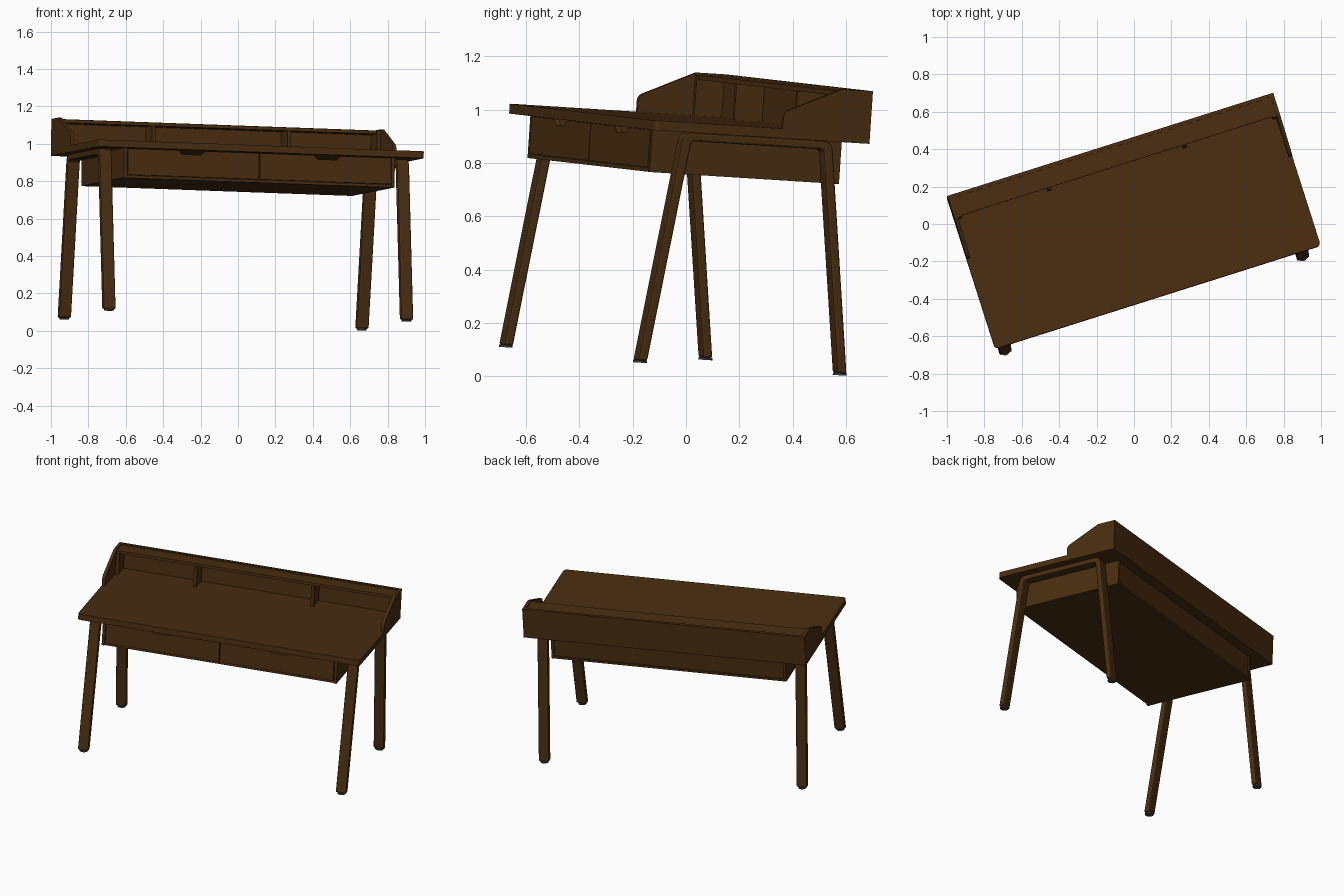
import bpy, bmesh, math
from mathutils import Vector, Matrix

if "Cube" in bpy.data.objects:
    bpy.data.objects.remove(bpy.data.objects["Cube"])

# The whole desk is turned and slightly tilted, so parts are built upright and placed with FRAME
X = Vector((0.9528, 0.3017, -0.0346)).normalized()
Y = Vector((-0.3014, 0.9517, -0.0603))
Y = (Y - X * Y.dot(X)).normalized()
Z = X.cross(Y)
FRAME = Matrix.Translation((-0.014, -0.05, 0.056)) @ Matrix((X, Y, Z)).transposed().to_4x4()


def material(name, rgb):
    m = bpy.data.materials.new(name)
    m.diffuse_color = (*rgb, 1)
    m.use_nodes = True
    m.node_tree.nodes["Principled BSDF"].inputs["Base Color"].default_value = m.diffuse_color
    return m


WOOD = material("dark brown wood", (0.068, 0.027, 0.0055))
RUBBER = material("grey foot pad", (0.05, 0.05, 0.055))


def fillet(pts, radii, steps=6):
    """Round the corners of a closed 2D outline."""
    out = []
    n = len(pts)
    for i in range(n):
        p = Vector(pts[i])
        r = radii[i]
        if r == 0:
            out.append(tuple(p))
            continue
        a = (Vector(pts[i - 1]) - p).normalized()
        b = (Vector(pts[(i + 1) % n]) - p).normalized()
        half = a.angle(b) / 2
        t = r / math.tan(half)
        c = p + (a + b).normalized() * (r / math.sin(half))
        s, e = p + a * t - c, p + b * t - c
        ang = s.angle(e)
        for k in range(steps + 1):
            f = k / steps
            v = (s * math.sin((1 - f) * ang) + e * math.sin(f * ang)) / math.sin(ang)
            out.append(tuple(c + v))
    return out


def prism(name, pts, axis, lo, hi, mat=WOOD, bevel=0.0):
    """Extrude a 2D outline along an axis from lo to hi."""
    place = {"x": lambda u, v, w: (w, u, v),
             "y": lambda u, v, w: (u, w, v),
             "z": lambda u, v, w: (u, v, w)}[axis]
    bm = bmesh.new()
    rings = [[bm.verts.new(place(u, v, w)) for u, v in pts] for w in (lo, hi)]
    n = len(pts)
    bm.faces.new(rings[0])
    bm.faces.new(rings[1])
    for i in range(n):
        j = (i + 1) % n
        bm.faces.new((rings[0][i], rings[0][j], rings[1][j], rings[1][i]))
    bmesh.ops.recalc_face_normals(bm, faces=bm.faces)
    me = bpy.data.meshes.new(name)
    bm.to_mesh(me)
    bm.free()
    me.materials.append(mat)
    ob = bpy.data.objects.new(name, me)
    bpy.context.collection.objects.link(ob)
    ob.matrix_world = FRAME
    if bevel:
        mod = ob.modifiers.new("soft edges", "BEVEL")
        mod.width = bevel
        mod.segments = 2
        mod.limit_method = "ANGLE"
        mod.angle_limit = math.radians(40)
    return ob


def box(name, x0, x1, y0, y1, z0, z1):
    return prism(name, [(x0, y0), (x1, y0), (x1, y1), (x0, y1)], "z", z0, z1)


# Table top with rounded front corners
top = fillet([(-0.914, -0.424), (0.914, -0.424), (0.914, 0.424), (-0.914, 0.424)],
             [0.022, 0.022, 0, 0])
prism("table_top", top, "z", 0.875, 0.912)

# Organiser on the back edge
box("organiser_back", -0.894, 0.894, 0.405, 0.424, 0.912, 1.073)
box("organiser_shelf", -0.873, 0.873, 0.303, 0.405, 1.047, 1.065)
for x in (-0.38, 0.38):
    box("organiser_divider", x - 0.01, x + 0.01, 0.295, 0.405, 0.912, 1.047)
side = fillet([(0.08, 0.912), (0.08, 0.973), (0.302, 1.073), (0.424, 1.073), (0.424, 0.912)],
              [0, 0.03, 0.01, 0, 0])

# Drawer front outline with a finger notch in its top edge
drawer = [(0.003, 0.732), (0.738, 0.732), (0.738, 0.872), (0.455, 0.872), (0.435, 0.851),
          (0.325, 0.851), (0.305, 0.872), (0.003, 0.872)]

# Leg frame outline: upside-down U with leaning legs
lean = 0.137
o = 0.413 - lean * 0.875
i = 0.375 - lean * 0.842
leg = fillet([(-0.412, 0.008), (-o, 0.875), (o, 0.875), (0.412, 0.008),
              (0.375, 0.008), (i, 0.842), (-i, 0.842), (-0.375, 0.008)],
             [0, 0.038, 0.038, 0, 0, 0.016, 0.016, 0])
disc = [(0.026 * math.cos(k * math.tau / 24), 0.026 * math.sin(k * math.tau / 24)) for k in range(24)]

for s, label in ((-1, "left"), (1, "right")):
    def span(a, b):
        return sorted((s * a, s * b))
    prism(label + "_organiser_side", side, "x", *span(0.894, 0.914))
    box(label + "_organiser_end", *span(0.873, 0.894), 0.297, 0.405, 0.912, 1.065)
    box(label + "_case_side", *span(0.742, 0.76), -0.383, 0.364, 0.715, 0.875)
    prism(label + "_drawer_front", [(s * u, v) for u, v in drawer], "y", -0.385, -0.365)
    prism(label + "_leg_frame", leg, "x", *span(0.801, 0.869), bevel=0.008)
    for y in (-0.394, 0.394):
        prism(label + "_foot_pad", [(s * 0.835 + u, y + v) for u, v in disc], "z", 0, 0.009, RUBBER)

# Drawer case
box("case_bottom", -0.742, 0.742, -0.375, 0.364, 0.715, 0.73)
box("case_back", -0.742, 0.742, 0.34, 0.356, 0.73, 0.875)
box("case_middle_wall", -0.009, 0.009, -0.365, 0.34, 0.73, 0.875)
